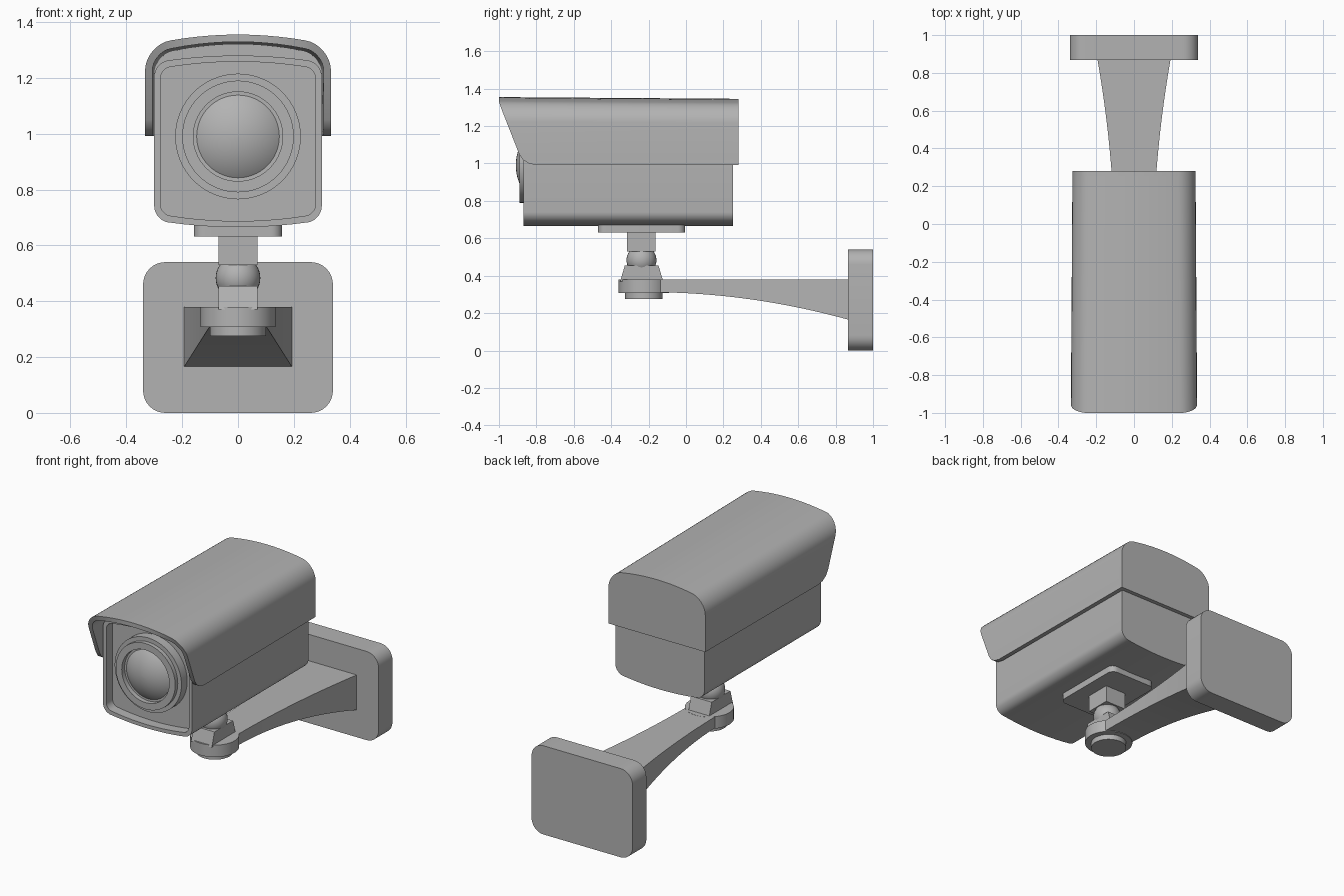
import bpy, bmesh
from math import sin, cos, pi, radians, sqrt

if "Cube" in bpy.data.objects:
    bpy.data.objects.remove(bpy.data.objects["Cube"])

GREY = (0.45, 0.45, 0.45, 1)
grey = bpy.data.materials.new("plain grey")
grey.use_nodes = True
grey.diffuse_color = GREY
grey.node_tree.nodes["Principled BSDF"].inputs["Base Color"].default_value = GREY


def finish(name, bm):
    bmesh.ops.recalc_face_normals(bm, faces=bm.faces)
    mesh = bpy.data.meshes.new(name)
    bm.to_mesh(mesh)
    bm.free()
    mesh.materials.append(grey)
    obj = bpy.data.objects.new(name, mesh)
    bpy.context.collection.objects.link(obj)
    bpy.ops.object.select_all(action="DESELECT")
    obj.select_set(True)
    bpy.context.view_layer.objects.active = obj
    bpy.ops.object.shade_smooth_by_angle(angle=radians(30))
    return obj


def loft(name, loops):
    """Skin closed loops of 3D points and cap both ends."""
    bm = bmesh.new()
    rings = [[bm.verts.new(p) for p in loop] for loop in loops]
    n = len(rings[0])
    for a, b in zip(rings, rings[1:]):
        for i in range(n):
            j = (i + 1) % n
            bm.faces.new((a[i], a[j], b[j], b[i]))
    bm.faces.new(rings[0])
    bm.faces.new(rings[-1])
    return finish(name, bm)


def top_half(w, top, r, crown=0, arc=8, span=10):
    """Right-to-left curve: round corner, crowned top, round corner."""
    right = [(w - r + r * cos(pi / 2 * i / arc), top - r + r * sin(pi / 2 * i / arc))
             for i in range(arc + 1)]
    flat = [((w - r) * (1 - 2 * i / span), top) for i in range(1, span)]
    pts = right + flat + [(-x, z) for x, z in reversed(right)]
    return [(x, z + crown * (1 - (x / w) ** 2)) for x, z in pts]


def outline(w, low, high, r, crown=0):
    top = top_half(w, high, r, crown)
    return top + [(-x, low + high - z) for x, z in top]


def at_y(pts, y):
    return [(x, y, z) for x, z in pts]


def at_z(pts, z):
    return [(x, y, z) for x, y in pts]


def circle(r, cy, n=48):
    return [(r * cos(2 * pi * i / n), cy + r * sin(2 * pi * i / n)) for i in range(n)]


# Housing with a recessed front
shell = outline(0.30, 0.69, 1.255, 0.05, 0.025)
rim = outline(0.278, 0.712, 1.233, 0.035, 0.025)
loft("housing", [at_y(shell, 0.25), at_y(shell, -0.87), at_y(rim, -0.87), at_y(rim, -0.81)])


# Sun hood: thick arch with a raked front edge
HOOD_LOW = 0.992
RAKE = [(HOOD_LOW, -0.80), (1.0, -0.84), (1.02, -0.872), (1.05, -0.892), (1.3, -0.99), (1.33, -1.0)]


def rake_y(z):
    if z <= HOOD_LOW:
        return RAKE[0][1]
    for (z0, y0), (z1, y1) in zip(RAKE, RAKE[1:]):
        if z <= z1:
            return y0 + (y1 - y0) * (z - z0) / (z1 - z0)
    return RAKE[-1][1]


def arch(w, top, r):
    side = [(w, z) for z, _ in RAKE[:4]]
    return side + top_half(w, top, r, 0.04) + [(-x, z) for x, z in reversed(side)]


wall = 0.026
front_out, back_out = arch(0.333, 1.315, 0.09), arch(0.326, 1.306, 0.09)
front_in, back_in = arch(0.333 - wall, 1.315 - wall, 0.065), arch(0.326 - wall, 1.306 - wall, 0.065)
raked = [[(x, rake_y(z), z) for x, z in edge] for edge in (front_out, front_in)]
loft("hood", list(zip(raked[0], at_y(back_out, 0.255), at_y(back_in, 0.255), raked[1])))
loft("hood_back", [at_y(back_out, 0.255), at_y(back_out, 0.28)])

# Lens: stepped rings and a shallow glass dome, turned around the viewing axis
LENS_Z, DOME_R = 0.99, 0.25
turned = [(0.225, -0.80), (0.225, -0.865), (0.20, -0.865), (0.20, -0.89),
          (0.16, -0.89), (0.16, -0.862)]
turned += [(r, -0.91 + DOME_R - sqrt(DOME_R ** 2 - r * r))
           for r in (0.148 * cos(pi / 2 * i / 10) for i in range(10))]
turned.append((0.002, -0.91))
loft("lens", [[(x, y, z) for x, z in circle(r, LENS_Z, 64)] for r, y in turned])

# Plate and post under the housing
plate = [(x, y) for x, y in outline(0.158, -0.47, -0.005, 0.04)]
loft("underside_plate", [at_z(plate, 0.632), at_z(plate, 0.69)])


def block(name, hx, y0, y1, z0, z1, taper=0):
    def ring(z, t):
        return [(-hx, y0 + t, z), (hx, y0 + t, z), (hx, y1 - t, z), (-hx, y1 - t, z)]
    return loft(name, [ring(z0, 0), ring(z1, taper)])


block("post", 0.07, -0.315, -0.163, 0.53, 0.64)

# Ball joint held in a tapered cradle
bm = bmesh.new()
bmesh.ops.create_uvsphere(bm, u_segments=32, v_segments=20, radius=0.08)
bmesh.ops.translate(bm, verts=bm.verts, vec=(0, -0.238, 0.483))
finish("ball_joint", bm)
block("cradle", 0.07, -0.352, -0.122, 0.37, 0.455, 0.025)

# Turntable discs at the end of the arm
for name, r, low, high in (("arm_disc", 0.135, 0.307, 0.38), ("lower_disc", 0.10, 0.275, 0.32)):
    ring = circle(r, -0.225)
    loft(name, [at_z(ring, low), at_z(ring, high)])

# Arm flaring toward the wall
sections = []
for i in range(17):
    t = i / 16
    y, w, low = -0.2 + 1.08 * t, 0.10 + 0.095 * t * t, 0.312 - 0.15 * t * t
    sections.append([(-w, y, low), (w, y, low), (w, y, 0.379), (-w, y, 0.379)])
loft("arm", sections)

# Wall plate
back = outline(0.34, 0, 0.54, 0.08)
loft("wall_plate", [at_y(back, 0.867), at_y(back, 1.0)])
